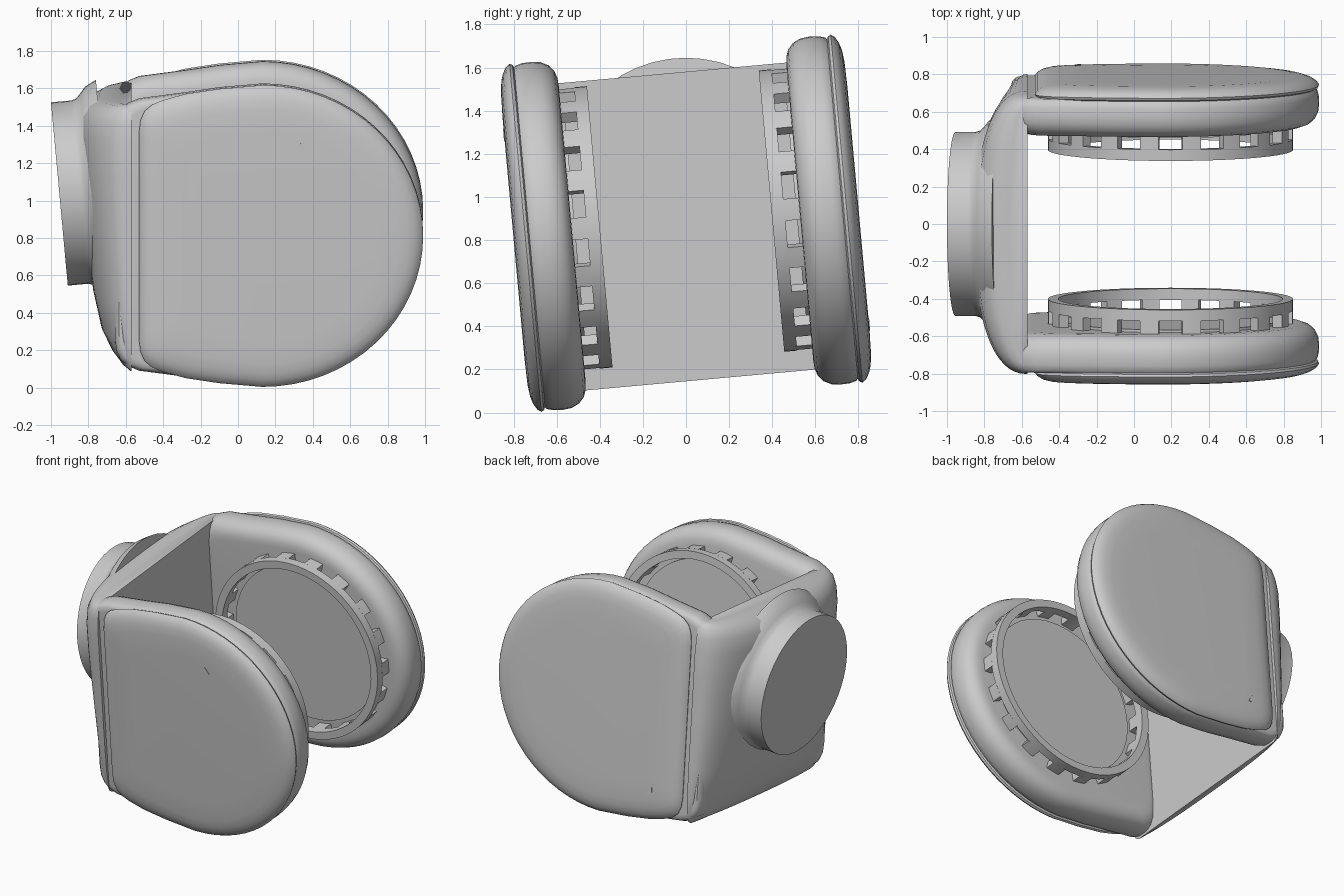
import bpy, bmesh
from math import sin, cos, pi, radians, copysign
from mathutils import Matrix, Vector

cube = bpy.data.objects.get("Cube")
if cube:
    bpy.data.objects.remove(cube, do_unlink=True)

# Whole fork leans slightly about the x axis
LEAN = Matrix.Translation((0, 0, 0.878)) @ Matrix.Rotation(radians(5.2), 4, 'X')


def loft(name, sections, matrix=LEAN, angle=35, closed=False):
    """Skin a stack of equal-length loops; cap the ends unless closed."""
    bm = bmesh.new()
    loops = [[bm.verts.new(p) for p in s] for s in sections]
    n = len(loops[0])
    pairs = list(zip(loops, loops[1:]))
    if closed:
        pairs.append((loops[-1], loops[0]))
    else:
        bm.faces.new(loops[0])
        bm.faces.new(loops[-1])
    for a, b in pairs:
        for i in range(n):
            j = (i + 1) % n
            bm.faces.new((a[i], a[j], b[j], b[i]))
    bmesh.ops.transform(bm, matrix=matrix, verts=bm.verts)
    bmesh.ops.recalc_face_normals(bm, faces=bm.faces)
    mesh = bpy.data.meshes.new(name)
    bm.to_mesh(mesh)
    bm.free()
    obj = bpy.data.objects.new(name, mesh)
    bpy.context.collection.objects.link(obj)
    bpy.ops.object.select_all(action='DESELECT')
    obj.select_set(True)
    bpy.context.view_layer.objects.active = obj
    bpy.ops.object.shade_smooth_by_angle(angle=radians(angle))
    return obj


def d_outline(left):
    """Rounded D: elliptical nose on the right, flat edge on the left."""
    half = [(0.13 + 0.86 * cos(t * pi / 32), 0.81 * sin(t * pi / 32)) for t in range(1, 17)]
    half += [(-0.1, 0.79), (-0.28, 0.763), (left + 0.13, 0.73), (left + 0.07, 0.705),
             (left + 0.03, 0.67), (left + 0.008, 0.62), (left, 0.55), (left, 0.3)]
    return [(0.99, 0)] + half + [(left, 0)] + [(x, -z) for x, z in reversed(half)]


def plate(name, side, left, profile):
    """Stack inset copies of the D outline; profile is (depth, inset)."""
    mid, hx = (0.99 + left) / 2, (0.99 - left) / 2
    outline = d_outline(left)
    loft(name, [[(mid + (x - mid) * (1 - d / hx), side * v, z * (1 - d / 0.81))
                 for x, z in outline] for v, d in profile])


def ring(name, side, r0, r1, v0, v1, steps=72):
    """Square-section ring standing on an arm's inner face."""
    sections = []
    for i in range(steps):
        a = 2 * pi * i / steps
        sections.append([(0.195 + r * cos(a), side * v, 0.02 + r * sin(a))
                         for r, v in ((r0, v0), (r1, v0), (r1, v1), (r0, v1))])
    return loft(name, sections, closed=True)


def ring_post(name, side, a, width):
    sections = []
    for k in range(4):
        t = a + width * (k / 3 - 0.5)
        sections.append([(0.195 + r * cos(t), side * v, 0.02 + r * sin(t))
                         for r, v in ((0.6, 0.455), (0.655, 0.455), (0.655, 0.54), (0.6, 0.54))])
    return loft(name, sections)


BODY = [(0.53, 0.12), (0.533, 0.085), (0.545, 0.05), (0.57, 0.022), (0.605, 0.005),
        (0.645, 0), (0.69, 0.002), (0.72, 0.01), (0.735, 0.025), (0.738, 0.05)]
LID = [(0.72, 0.035), (0.735, 0.006), (0.748, 0), (0.765, 0.012), (0.782, 0.04),
       (0.793, 0.075), (0.8, 0.13), (0.803, 0.25)]

for side, label in ((-1, "front"), (1, "back")):
    # Arm, outer cover and the slotted ring on the inner face
    plate(label + "_arm", side, -0.66, BODY)
    plate(label + "_cover", side, -0.53, LID)
    ring(label + "_ring_lip", side, 0.6, 0.655, 0.4, 0.46)
    for i in range(18):
        ring_post(f"{label}_ring_post_{i + 1}", side, 2 * pi * i / 18, 0.155)
    loft(label + "_inner_pad", [[(0.195 + 0.57 * cos(t * pi / 32), side * v,
                                  0.02 + 0.57 * sin(t * pi / 32)) for t in range(64)]
                                for v in (0.54, 0.515)])
    # Small teardrop mark on the cover
    mx, mz = (0.34, 0.48) if side < 0 else (-0.3, -0.55)
    drop = ((-0.015, 0.035), (-0.018, 0), (0, -0.022), (0.016, -0.02), (0.016, -0.008))
    loft(label + "_cover_mark", [[(mx + x, side * v, mz + z) for x, z in drop]
                                 for v in (0.79, 0.806)])

# Bridge joining the arms: (height, depth, half width) of each level
LEVELS = [(-0.73, 0.02, 0.70), (-0.71, 0.06, 0.73), (-0.65, 0.11, 0.745), (-0.55, 0.16, 0.755),
          (-0.35, 0.205, 0.76), (0, 0.25, 0.76), (0.3, 0.28, 0.76), (0.5, 0.285, 0.76),
          (0.6, 0.27, 0.75), (0.66, 0.23, 0.74), (0.69, 0.17, 0.72), (0.7, 0.1, 0.7)]
sections = []
for z, depth, half in LEVELS:
    loop = []
    for i in range(33):
        a = -pi / 2 + pi * i / 32
        s, c = sin(a), max(cos(a), 0)
        loop.append((-0.57 - depth * c ** 0.87, half * copysign(abs(s) ** 0.87, s), z))
    sections.append(loop)
loft("bridge", sections, angle=45)

# Round mounting collar behind the bridge, tipped slightly downward
axis = Vector((0.98, 0, 0.09)).normalized()
place = Matrix.Translation((-0.955, 0, 1.035)) @ axis.to_track_quat('Z', 'Y').to_matrix().to_4x4()
COLLAR = [(0, 0.492), (0.11, 0.492), (0.135, 0.5), (0.16, 0.525), (0.19, 0.56), (0.25, 0.59)]
loft("mounting_collar", [[(r * cos(t * pi / 24), r * sin(t * pi / 24), h) for t in range(48)]
                         for h, r in COLLAR], matrix=place)
